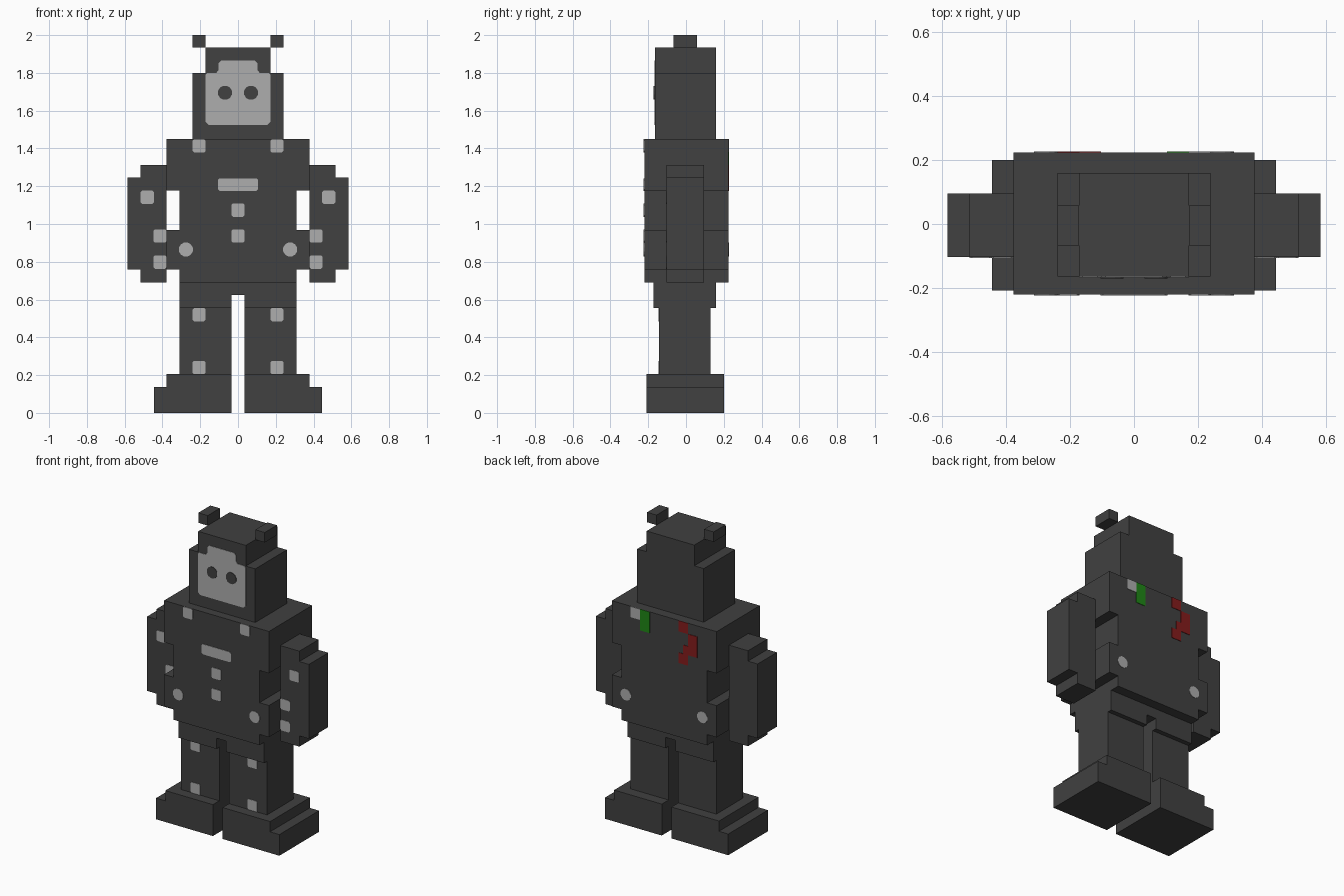
import bpy
import bmesh
import math

cube = bpy.data.objects.get("Cube")
if cube:
    bpy.data.objects.remove(cube, do_unlink=True)


def material(name, rgb):
    m = bpy.data.materials.new(name)
    m.use_nodes = True
    color = (*rgb, 1.0)
    m.diffuse_color = color
    m.node_tree.nodes["Principled BSDF"].inputs["Base Color"].default_value = color
    return m


DARK = material("dark grey", (0.052, 0.052, 0.052))
LIGHT = material("light grey", (0.42, 0.42, 0.42))
GREEN = material("green", (0.014, 0.24, 0.008))
RED = material("dark red", (0.23, 0.012, 0.012))
THIN = 0.003


def prism(name, outline, y0, y1, mat=DARK):
    """Extrude an x-z outline from y0 to y1."""
    bm = bmesh.new()
    face = bm.faces.new([bm.verts.new((x, y0, z)) for x, z in outline])
    new = bmesh.ops.extrude_face_region(bm, geom=[face])["geom"]
    verts = [v for v in new if isinstance(v, bmesh.types.BMVert)]
    bmesh.ops.translate(bm, verts=verts, vec=(0, y1 - y0, 0))
    bmesh.ops.recalc_face_normals(bm, faces=bm.faces)
    mesh = bpy.data.meshes.new(name)
    bm.to_mesh(mesh)
    bm.free()
    mesh.materials.append(mat)
    obj = bpy.data.objects.new(name, mesh)
    bpy.context.collection.objects.link(obj)
    return obj


def symmetric(half):
    """Close a right-hand half outline with its mirror image."""
    return half + [(-x, z) for x, z in reversed(half)]


def pair(name, outline, y0, y1, mat=DARK):
    """One part on each side of the body."""
    for side, s in (("left", 1), ("right", -1)):
        prism(f"{side}_{name}", [(s * x, z) for x, z in outline], y0, y1, mat)


def rect(x0, x1, z0, z1, cut=0.0):
    """Rectangle outline, with clipped corners if cut is given."""
    if not cut:
        return [(x0, z0), (x1, z0), (x1, z1), (x0, z1)]
    c = cut
    return [(x0 + c, z0), (x1 - c, z0), (x1, z0 + c), (x1, z1 - c),
            (x1 - c, z1), (x0 + c, z1), (x0, z1 - c), (x0, z0 + c)]


def stud(x, z, h=0.035):
    return rect(x - h, x + h, z - h, z + h, 0.008)


def disc(x, z, r=0.038, n=12):
    turn = math.tau / n
    return [(x + r * math.cos((i + 0.5) * turn), z + r * math.sin((i + 0.5) * turn))
            for i in range(n)]


# Head, antennae and face
prism("head", symmetric([(0.24, 1.45), (0.24, 1.8), (0.172, 1.8), (0.172, 1.935)]),
      -0.165, 0.16)
pair("antenna", rect(0.172, 0.24, 1.935, 2.0), -0.067, 0.058)
face_half = [(0.155, 1.525), (0.172, 1.54), (0.172, 1.79), (0.162, 1.8),
             (0.115, 1.8), (0.103, 1.815), (0.103, 1.85), (0.09, 1.865)]
prism("face_panel", symmetric(face_half), -0.165 - THIN, -0.165, LIGHT)
pair("eye", disc(0.069, 1.695), -0.165 - 2 * THIN, -0.165 - THIN)

# Torso with waist notches, and the flat back panel
torso = symmetric([(0.31, 0.69), (0.31, 0.76), (0.378, 0.76), (0.378, 0.967),
                   (0.31, 0.967), (0.31, 1.177), (0.378, 1.177), (0.378, 1.45)])
FRONT, BACK = -0.221, 0.224
prism("torso", torso, FRONT, 0.214)
prism("back_panel", torso, 0.214, BACK)

# Hips, legs and stepped feet
prism("hips", symmetric([(0.035, 0.625), (0.035, 0.555), (0.31, 0.555), (0.31, 0.69)]),
      -0.173, 0.16)
pair("leg", rect(0.035, 0.31, 0.205, 0.555), -0.143, 0.13)
pair("foot", [(0.035, 0), (0.445, 0), (0.445, 0.138), (0.378, 0.138),
              (0.378, 0.205), (0.035, 0.205)], -0.209, 0.2)

# Stepped arms
pair("arm", [(0.378, 0.69), (0.515, 0.69), (0.515, 0.76), (0.584, 0.76),
             (0.584, 1.245), (0.515, 1.245), (0.515, 1.313), (0.378, 1.313)],
     -0.103, 0.096)

# Light plates on the chest
for name, outline in (("chest_bar", rect(-0.105, 0.105, 1.175, 1.242, 0.008)),
                      ("upper_button", stud(0, 1.073)),
                      ("lower_button", stud(0, 0.936))):
    prism(name, outline, FRONT - THIN, FRONT, LIGHT)
pair("shoulder_stud", stud(0.206, 1.414), FRONT - THIN, FRONT, LIGHT)
pair("hip_rivet", disc(0.276, 0.865), FRONT - THIN, FRONT, LIGHT)

# Light plates on arms and legs
for name, x, z, y in (("arm_stud", 0.48, 1.142, -0.103),
                      ("wrist_stud", 0.413, 0.936, -0.103),
                      ("hand_stud", 0.413, 0.798, -0.103),
                      ("thigh_stud", 0.206, 0.52, -0.143),
                      ("ankle_stud", 0.206, 0.24, -0.143)):
    pair(name, stud(x, z), y - THIN, y, LIGHT)

# Back markings
pair("back_rivet", disc(0.276, 0.865), BACK, BACK + THIN, LIGHT)
prism("back_label", rect(0.172, 0.24, 1.38, 1.45), BACK, BACK + THIN, LIGHT)
prism("green_mark", rect(0.103, 0.172, 1.312, 1.45), BACK, BACK + THIN, GREEN)
prism("red_mark_top", rect(-0.172, -0.103, 1.38, 1.45), BACK, BACK + THIN, RED)
prism("red_mark_middle", [(-0.24, 1.242), (-0.172, 1.242), (-0.138, 1.242),
                          (-0.138, 1.3), (-0.172, 1.3), (-0.172, 1.38), (-0.24, 1.38)],
      BACK, BACK + THIN, RED)
prism("red_mark_bottom", rect(-0.172, -0.103, 1.174, 1.242), BACK, BACK + THIN, RED)
